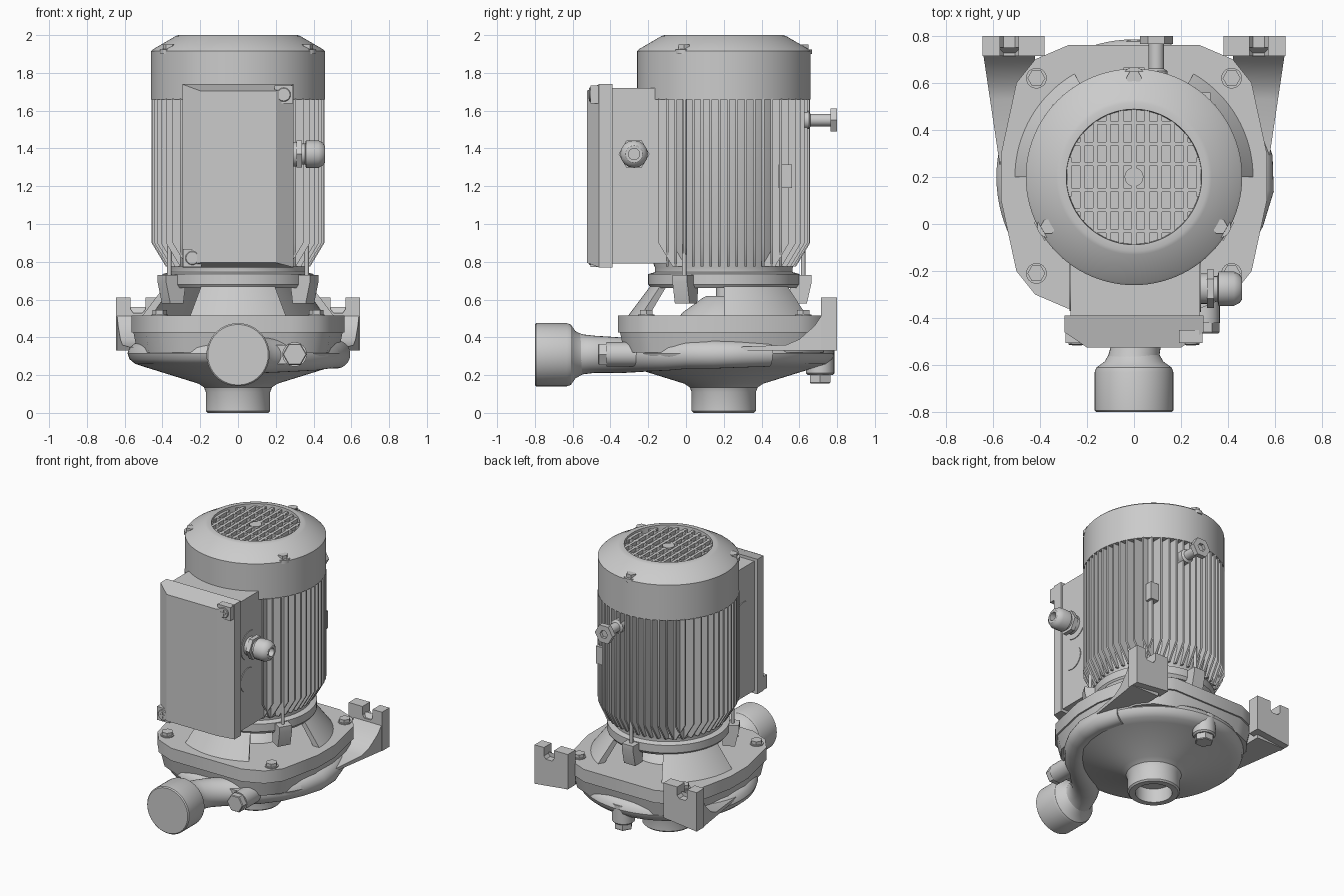
import bpy, bmesh
from math import sin, cos, pi, radians, sqrt
from mathutils import Vector

CY = 0.2                      # y of the motor axis
Z = (0, 0, 1)


def build(name, *parts):
    """Join (verts, faces) parts into one object, smooth with sharp edges."""
    bm = bmesh.new()
    for verts, faces in parts:
        vs = [bm.verts.new(v) for v in verts]
        for f in faces:
            bm.faces.new([vs[i] for i in f])
        bmesh.ops.remove_doubles(bm, verts=vs, dist=1e-5)
    bmesh.ops.dissolve_degenerate(bm, edges=bm.edges, dist=1e-5)
    bmesh.ops.recalc_face_normals(bm, faces=bm.faces)
    me = bpy.data.meshes.new(name)
    bm.to_mesh(me)
    bm.free()
    for p in me.polygons:
        p.use_smooth = True
    me.set_sharp_from_angle(angle=radians(32))
    ob = bpy.data.objects.new(name, me)
    bpy.context.collection.objects.link(ob)
    return ob


def lathe(prof, loc=(0, CY, 0), axis=Z, n=64, arc=None):
    """Spin (radius, height) points; arc=(a0, a1) spins a closed section."""
    q = Vector(axis).to_track_quat('Z', 'Y')
    m, verts, faces = len(prof), [], []
    a0, a1 = arc if arc else (0, 360)
    cols = n + 1 if arc else n
    for i in range(cols):
        a = radians(a0 + (a1 - a0) * i / n)
        verts += [Vector(loc) + q @ Vector((r * cos(a), r * sin(a), h)) for r, h in prof]
    for i in range(n):
        j = (i + 1) % cols
        for k in range(m if arc else m - 1):
            l = (k + 1) % m
            faces.append((i * m + k, j * m + k, j * m + l, i * m + l))
    if arc:
        faces += [tuple(range(m)), tuple(n * m + k for k in range(m))]
    return verts, faces


def cyl(loc, axis, r, h, n=24, bev=0.0):
    return lathe([(0, 0), (r, 0), (r, h - bev), (r - bev, h), (0, h)], loc, axis, n)


def prism(pts, f0, f1):
    """Loft a 2D polygon between two mappings into 3D."""
    n = len(pts)
    verts = [f0(*p) for p in pts] + [f1(*p) for p in pts]
    faces = [tuple(range(n)), tuple(range(n, 2 * n))]
    faces += [(i, (i + 1) % n, n + (i + 1) % n, n + i) for i in range(n)]
    return verts, faces


def slab(pts, z0, z1, s=1.0):
    return prism(pts, lambda x, y: (x * s, CY + (y - CY) * s, z0), lambda x, y: (x, y, z1))


def box(x0, x1, y0, y1, z0, z1):
    return slab([(x0, y0), (x1, y0), (x1, y1), (x0, y1)], z0, z1)


def sweep(path, n=32):
    """Tube through (x, y, z, radius) points."""
    verts, faces, m = [], [], len(path)
    for i, p in enumerate(path):
        t = Vector(path[min(i + 1, m - 1)][:3]) - Vector(path[max(i - 1, 0)][:3])
        side = t.cross(Vector(Z)).normalized()
        up = side.cross(t).normalized()
        verts += [Vector(p[:3]) + p[3] * (side * cos(2 * pi * k / n) + up * sin(2 * pi * k / n))
                  for k in range(n)]
    for i in range(m - 1):
        faces += [(i * n + k, i * n + (k + 1) % n, (i + 1) * n + (k + 1) % n, (i + 1) * n + k)
                  for k in range(n)]
    return verts, faces + [tuple(range(n)), tuple(range((m - 1) * n, m * n))]


# Fan cover with recessed top
build("fan_cover", lathe([(0.39, 1.66), (0.46, 1.66), (0.46, 1.915), (0.45, 1.925), (0.33, 1.995),
                          (0.315, 2.0), (0.288, 2.0), (0.285, 1.96), (0, 1.96)], n=96))

# Ventilation grille: crossing bars and a hub
bars = []
for k in range(-5, 6):
    h = sqrt(0.287 ** 2 - (0.055 * k) ** 2)
    bars.append(box(0.055 * k - 0.010, 0.055 * k + 0.010, CY - h, CY + h, 1.955, 1.985))
for y in (-0.23, -0.14, -0.055, 0.055, 0.14, 0.23):
    h = sqrt(0.287 ** 2 - y * y)
    bars.append(box(-h, h, CY + y - 0.008, CY + y + 0.008, 1.955, 1.985))
build("fan_grille", *bars, cyl((0, CY, 1.955), Z, 0.04, 0.032))

# Motor core and lower end ring
build("motor_core", lathe([(0, 1.67), (0.40, 1.67), (0.40, 0.87), (0.365, 0.77), (0.365, 0.745),
                           (0.40, 0.735), (0.40, 0.68), (0.385, 0.66), (0, 0.66)], n=96))

# Cooling fins: parallel on each of the four sides, chamfered at the bottom
fins = []
for i in range(14):
    v = -0.3 + 0.6 * i / 13
    U, u = sqrt(0.458 ** 2 - v * v), sqrt(0.4 ** 2 - v * v) - 0.06
    pts = [(u, 1.665), (U, 1.665), (U, 0.90), (U - 0.075, 0.775), (u, 0.775)]
    for s in (-1, 1):
        fins.append(prism(pts, lambda a, z: (s * a, CY + v - 0.007, z),
                          lambda a, z: (s * a, CY + v + 0.007, z)))
        if s > 0 or abs(v) > 0.26:      # front fins are mostly replaced by the terminal box
            fins.append(prism(pts, lambda a, z: (v - 0.007, CY + s * a, z),
                              lambda a, z: (v + 0.007, CY + s * a, z)))
build("cooling_fins", *fins)

# Tie rods, cover screws and lugs, three around the axis
for i, deg in enumerate((90, 210, 330)):
    x, y = 0.42 * cos(radians(deg)), CY + 0.42 * sin(radians(deg))
    build(f"tie_rod_{i}", cyl((x, y, 0.62), Z, 0.012, 1.06, 12))
    build(f"cover_screw_{i}", cyl((x, y, 1.90), Z, 0.048, 0.025), cyl((x, y, 1.92), Z, 0.034, 0.03, 6))
    lug = prism([(0.34, 0.73), (0.465, 0.73), (0.465, 0.69), (0.44, 0.58), (0.36, 0.58)],
                lambda r, z: (r, -0.045, z), lambda r, z: (r, 0.045, z))
    c, s = cos(radians(deg)), sin(radians(deg))
    lug = ([(p[0] * c - p[1] * s, CY + p[0] * s + p[1] * c, p[2]) for p in lug[0]], lug[1])
    build(f"rod_lug_{i}", lug)
    # Conical bracket leg with open windows between
    build(f"bracket_leg_{i}", lathe([(0.39, 0.67), (0.51, 0.51), (0.46, 0.51), (0.35, 0.67)],
                                    n=20, arc=(deg - 30, deg + 30)))

# Shaft and seal hub seen through the windows
build("shaft", cyl((0, CY, 0.58), Z, 0.04, 0.1))
build("seal_hub", lathe([(0.24, 0.50), (0.22, 0.53), (0.11, 0.61), (0.09, 0.62), (0, 0.62)]))

# Octagonal bracket plate and casing flange
half = [(0.28, -0.36), (0.42, -0.30), (0.50, -0.20), (0.565, 0.1),
        (0.565, 0.3), (0.50, 0.60), (0.42, 0.70), (0.28, 0.76)]
outline = half + [(-x, y) for x, y in reversed(half)]
build("bracket_plate", slab(outline, 0.425, 0.515))
build("casing_flange", slab([(x * 0.98, CY + (y - CY) * 0.98) for x, y in outline], 0.32, 0.425, 0.96))
for i, (x, y) in enumerate([(0.415, 0.62), (-0.415, 0.62), (0.415, -0.21), (-0.415, -0.21)]):
    build(f"flange_bolt_{i}", cyl((x, y, 0.51), Z, 0.044, 0.012), cyl((x, y, 0.515), Z, 0.038, 0.03, 6))

# Pump casing with open inlet at the bottom
build("pump_casing", lathe([(0, 0.1), (0.12, 0.1), (0.12, 0.0), (0.16, 0.0), (0.17, 0.01), (0.17, 0.11),
                            (0.18, 0.135), (0.21, 0.155), (0.50, 0.245), (0.545, 0.26), (0.575, 0.285),
                            (0.585, 0.315), (0.575, 0.345), (0.545, 0.37), (0.48, 0.38), (0, 0.38)], n=96))

# Outlet: curved pipe into the volute, and the socket
build("outlet_pipe", sweep([(0, -0.60, 0.31, 0.12), (0.005, -0.54, 0.31, 0.105), (0.025, -0.48, 0.31, 0.098),
                            (0.065, -0.41, 0.308, 0.096), (0.13, -0.34, 0.305, 0.094),
                            (0.22, -0.27, 0.305, 0.09), (0.32, -0.19, 0.305, 0.085),
                            (0.41, -0.09, 0.305, 0.08), (0.48, 0.02, 0.31, 0.075),
                            (0.52, 0.15, 0.31, 0.075), (0.52, 0.28, 0.31, 0.07), (0.47, 0.44, 0.31, 0.065)]))
build("outlet_socket", lathe([(0, 0), (0.16, 0), (0.167, 0.007), (0.167, 0.17), (0.16, 0.19),
                              (0.125, 0.215), (0.105, 0.25), (0, 0.25)], (0, -0.80, 0.308), (0, 1, 0)))

# Filling plug beside the outlet, drain plug underneath at the back
build("filling_boss", cyl((0.30, -0.20, 0.31), (0, -1, 0), 0.065, 0.22), box(0.17, 0.30, -0.38, -0.2, 0.26, 0.36))
build("filling_plug", cyl((0.30, -0.41, 0.31), (0, -1, 0), 0.064, 0.055, 6, 0.005))
build("drain_boss", cyl((0, 0.71, 0.34), (0, 0, -1), 0.075, 0.14, 24, 0.01))
build("drain_plug", cyl((0, 0.71, 0.21), (0, 0, -1), 0.062, 0.055, 6, 0.005))

# Mounting feet: slotted pad and a sloping side arm
pad = [(0.38, 0.36), (0.645, 0.33), (0.645, 0.61), (0.57, 0.61), (0.57, 0.55), (0.555, 0.53),
       (0.505, 0.53), (0.49, 0.55), (0.49, 0.61), (0.38, 0.61)]
arm = [(0.18, 0.33), (0.75, 0.33), (0.75, 0.56), (0.72, 0.52), (0.68, 0.46), (0.60, 0.39),
       (0.53, 0.36), (0.18, 0.345)]
for s, side in ((-1, "left"), (1, "right")):
    build(f"{side}_foot_pad", prism(pad, lambda x, z: (s * x, 0.715, z), lambda x, z: (s * x, 0.80, z)))
    build(f"{side}_foot_arm", prism(arm, lambda y, z: (s * 0.42, y, z),
                                    lambda y, z: (s * (0.56 + 0.085 * (y - 0.18) / 0.57), y, z)))

# Terminal box: body and chamfered lid
build("terminal_box", box(-0.27, 0.28, -0.395, -0.10, 0.79, 1.72))
lid = [(-0.295, -0.39), (0.295, -0.39), (0.295, -0.46), (0.20, -0.525), (-0.20, -0.525), (-0.295, -0.46)]
build("terminal_lid", prism(lid, lambda x, y: (x, y, 0.77 + (0.025 if y < -0.5 else 0)),
                            lambda x, y: (x, y, 1.74 - (0.035 if y < -0.5 else 0))))
for i, (x, z) in enumerate([(0.242, 1.685), (-0.242, 0.82)]):
    build(f"lid_screw_{i}", box(x - 0.05, x + 0.05, -0.505, -0.45, z - 0.048, z + 0.048),
          cyl((x, -0.50, z), (0, -1, 0), 0.037, 0.014, 20, 0.004),
          box(x - 0.022, x + 0.022, -0.517, -0.51, z - 0.005, z + 0.005),
          box(x - 0.005, x + 0.005, -0.517, -0.51, z - 0.022, z + 0.022))

# Cable gland and knock-out discs on the box side
X = (1, 0, 0)
build("cable_gland", cyl((0.27, -0.275, 1.37), X, 0.065, 0.06),
      cyl((0.31, -0.275, 1.37), X, 0.082, 0.03, 6),
      lathe([(0, 0), (0.055, 0), (0.055, 0.015), (0.073, 0.02), (0.073, 0.085), (0.06, 0.11),
             (0.045, 0.12), (0.03, 0.12), (0.03, 0.08), (0, 0.08)], (0.34, -0.275, 1.37), X, 16))
build("knockouts", cyl((0.275, -0.265, 1.37), X, 0.105, 0.01, 40), cyl((0.275, -0.29, 1.13), X, 0.085, 0.01, 40),
      cyl((-0.265, -0.265, 1.37), (-1, 0, 0), 0.105, 0.01, 40))

# Rear stub with hex head, and small side block
build("rear_stub", lathe([(0, 0), (0.048, 0), (0.048, 0.09), (0.033, 0.10), (0.033, 0.22), (0, 0.22)],
                         (0.095, 0.56, 1.55), (0, 1, 0), 24),
      lathe([(0, 0), (0.07, 0), (0.07, 0.035), (0.03, 0.035), (0.03, 0.01), (0, 0.01)],
            (0.095, 0.765, 1.55), (0, 1, 0), 6))
build("side_block", box(0.25, 0.325, 0.49, 0.56, 1.19, 1.315))
